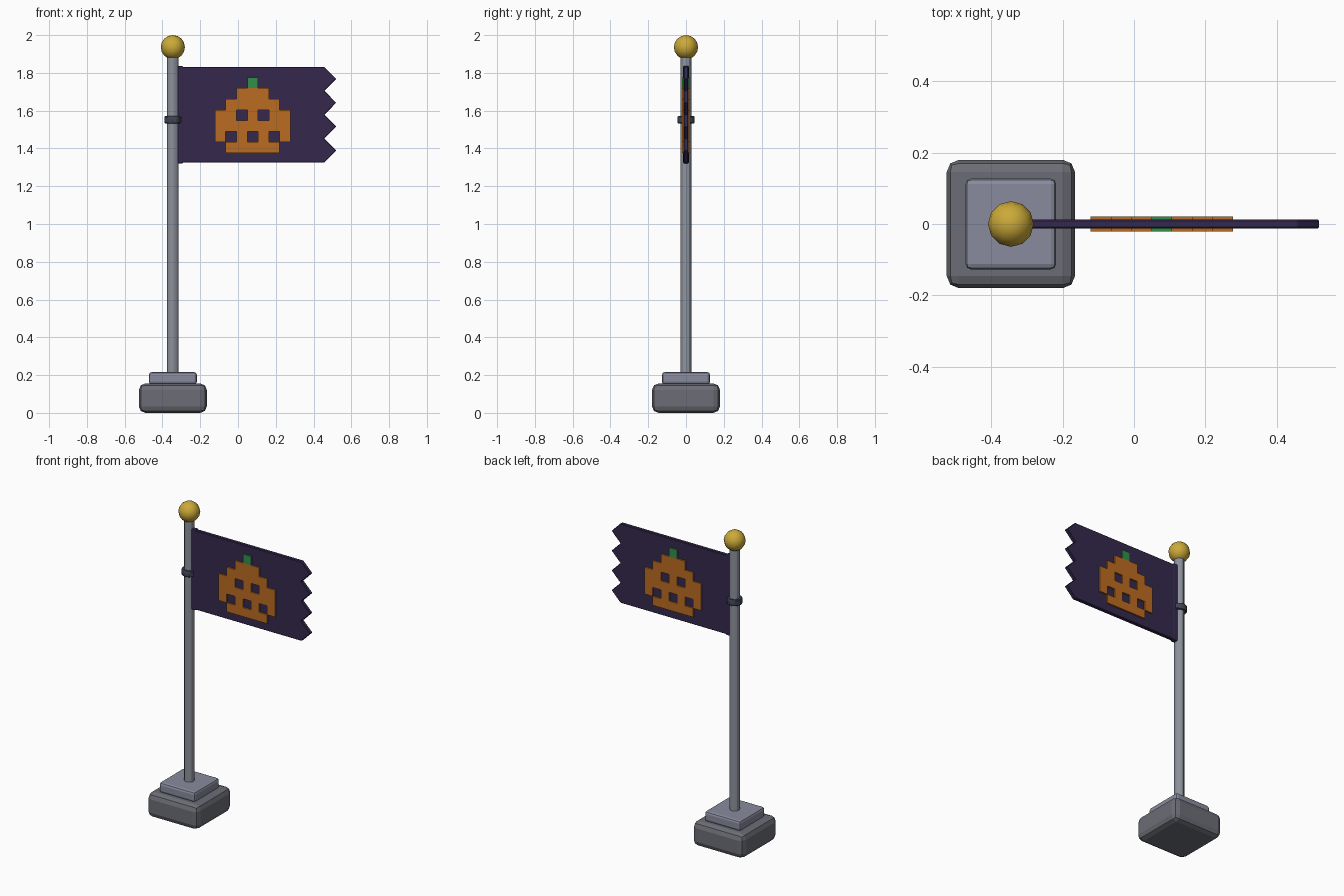
import bpy, bmesh
from mathutils import Matrix, Vector

if "Cube" in bpy.data.objects:
    bpy.data.objects.remove(bpy.data.objects["Cube"])

PX = -0.345  # pole axis


def material(name, rgb):
    m = bpy.data.materials.new(name)
    m.diffuse_color = (*rgb, 1)
    m.use_nodes = True
    m.node_tree.nodes["Principled BSDF"].inputs["Base Color"].default_value = m.diffuse_color
    return m


purple = material("purple_cloth", (0.035, 0.022, 0.075))
orange = material("orange", (0.5, 0.15, 0.015))
green = material("green", (0.03, 0.28, 0.07))
gold = material("gold", (0.6, 0.4, 0.04))
dark = material("dark_metal", (0.05, 0.06, 0.09))
stone = material("stone", (0.15, 0.155, 0.18))
light_stone = material("light_stone", (0.25, 0.26, 0.34))
steel = material("steel", (0.27, 0.29, 0.33))


def finish(name, bm, mat, bevel=0, segments=2, smooth=True):
    bmesh.ops.recalc_face_normals(bm, faces=bm.faces)
    mesh = bpy.data.meshes.new(name)
    bm.to_mesh(mesh)
    bm.free()
    ob = bpy.data.objects.new(name, mesh)
    bpy.context.collection.objects.link(ob)
    mesh.materials.append(mat)
    if bevel:
        mod = ob.modifiers.new("bevel", 'BEVEL')
        mod.width = bevel
        mod.segments = segments
        mod.limit_method = 'ANGLE'
    if smooth:
        bpy.ops.object.select_all(action='DESELECT')
        ob.select_set(True)
        bpy.context.view_layer.objects.active = ob
        bpy.ops.object.shade_smooth_by_angle()
    return ob


def add_box(bm, lo, hi):
    lo, hi = Vector(lo), Vector(hi)
    mat = Matrix.Translation((lo + hi) / 2) @ Matrix.Diagonal((*(hi - lo), 1))
    bmesh.ops.create_cube(bm, size=1, matrix=mat)


def box(name, lo, hi, mat, bevel):
    bm = bmesh.new()
    add_box(bm, lo, hi)
    return finish(name, bm, mat, bevel, smooth=False)


def cylinder(name, r, z0, z1, mat, bevel=0):
    bm = bmesh.new()
    bmesh.ops.create_cone(bm, cap_ends=True, segments=12, radius1=r, radius2=r,
                          depth=z1 - z0, matrix=Matrix.Translation((PX, 0, (z0 + z1) / 2)))
    return finish(name, bm, mat, bevel, 1)


# Stepped base
box("base", (PX - 0.18, -0.18, 0), (PX + 0.18, 0.18, 0.156), stone, 0.035)
box("plinth", (PX - 0.127, -0.127, 0.15), (PX + 0.127, 0.127, 0.216), light_stone, 0.015)

# Pole, collar and ball
cylinder("pole", 0.03, 0.2, 1.9, steel)
cylinder("collar", 0.046, 1.533, 1.571, dark, 0.004)
bm = bmesh.new()
bmesh.ops.create_uvsphere(bm, u_segments=12, v_segments=8, radius=0.064,
                          matrix=Matrix.Translation((PX, 0, 1.936)))
finish("finial_ball", bm, gold)

# Flag cloth with a zigzag end
TOP, BOTTOM, TEETH, HALF = 1.832, 1.325, 4, 0.012
step = (TOP - BOTTOM) / (2 * TEETH)
profile = [(-0.31, BOTTOM)]
profile += [(0.52 if i % 2 else 0.457, BOTTOM + i * step) for i in range(2 * TEETH + 1)]
profile += [(-0.31, TOP)]
bm = bmesh.new()
face = bm.faces.new([bm.verts.new((x, -HALF, z)) for x, z in profile])
ext = bmesh.ops.extrude_face_region(bm, geom=[face])
verts = [v for v in ext["geom"] if isinstance(v, bmesh.types.BMVert)]
bmesh.ops.translate(bm, verts=verts, vec=(0, 2 * HALF, 0))
finish("flag", bm, purple, 0.003, 1, smooth=False)
box("flag_sleeve", (-0.322, -0.015, 1.321), (-0.29, 0.015, 1.836), purple, 0.005)

# Pumpkin picture in raised square tiles on both sides
ROWS = ["...g...",
        "..ooo..",
        ".ooooo.",
        "oo.o.oo",
        "ooooooo",
        "o.o.o.o",
        ".ooooo."]
CELL, X0, Z0 = 0.0571, -0.122, 1.776
for key, name, mat in (("o", "pumpkin_tiles", orange), ("g", "stem_tile", green)):
    bm = bmesh.new()
    for r, row in enumerate(ROWS):
        for c, ch in enumerate(row):
            if ch != key:
                continue
            x, z = X0 + c * CELL, Z0 - r * CELL
            for y0, y1 in ((-0.0215, -0.01), (0.01, 0.0215)):
                add_box(bm, (x, y0, z - CELL), (x + CELL, y1, z))
    finish(name, bm, mat, smooth=False)
